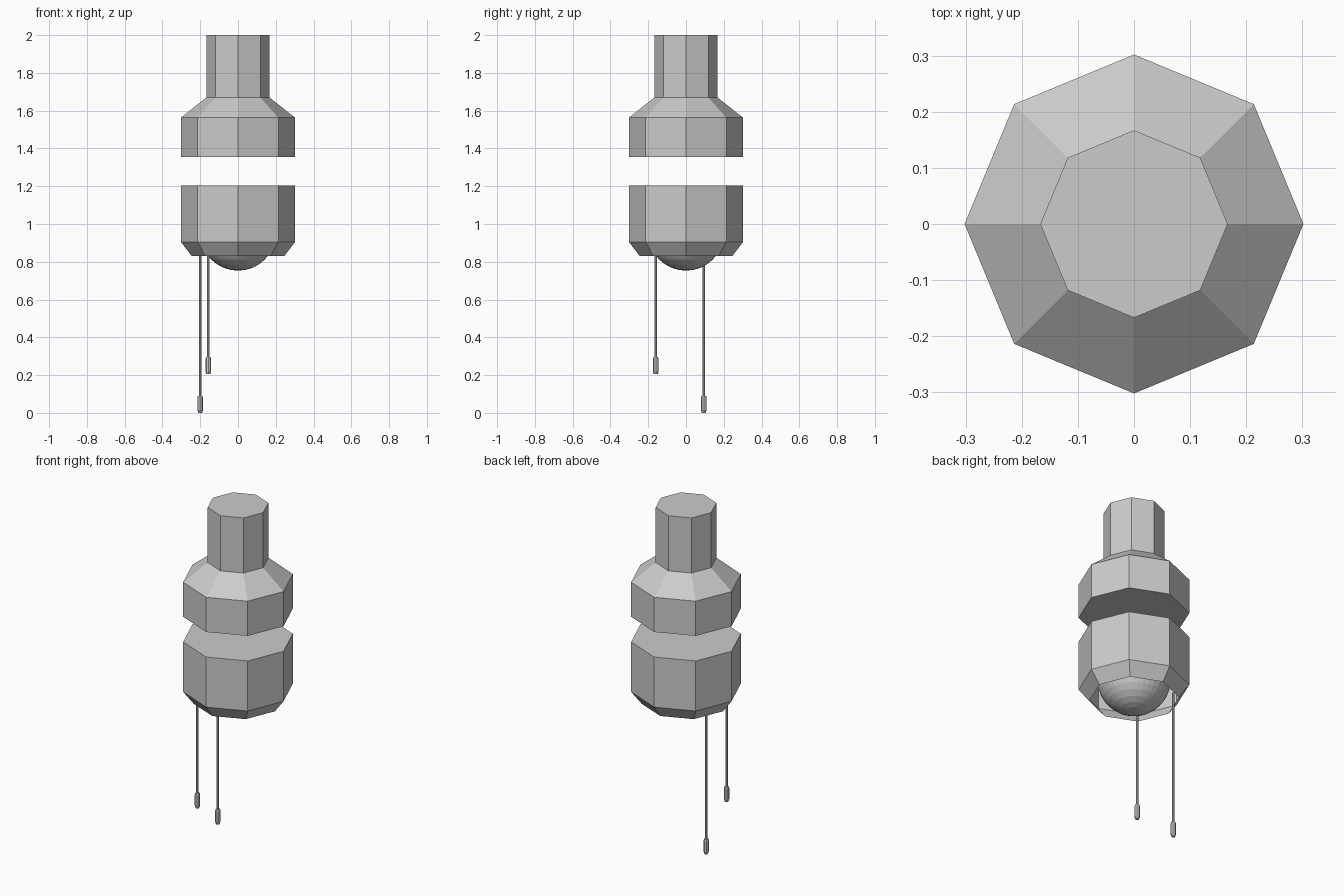
import bpy, bmesh, math

cube = bpy.data.objects.get("Cube")
if cube:
    bpy.data.objects.remove(cube, do_unlink=True)

grey = bpy.data.materials.new("light_grey")
grey.use_nodes = True
grey.diffuse_color = (0.6, 0.6, 0.6, 1)
grey.node_tree.nodes["Principled BSDF"].inputs["Base Color"].default_value = grey.diffuse_color


def finish(name, bm):
    bmesh.ops.recalc_face_normals(bm, faces=bm.faces)
    mesh = bpy.data.meshes.new(name)
    bm.to_mesh(mesh)
    bm.free()
    mesh.materials.append(grey)
    obj = bpy.data.objects.new(name, mesh)
    bpy.context.collection.objects.link(obj)
    return obj


def lathe(name, profile, x=0, y=0, sides=8, bottom=True):
    """Turn a (radius, height) profile, listed bottom to top, into a faceted solid."""
    bm = bmesh.new()
    turns = [math.tau * i / sides for i in range(sides)]
    rings = [[bm.verts.new((x + r * math.cos(a), y + r * math.sin(a), z)) for a in turns]
             for r, z in profile]
    for low, high in zip(rings, rings[1:]):
        for i in range(sides):
            j = (i + 1) % sides
            bm.faces.new((low[i], low[j], high[j], high[i]))
    bm.faces.new(rings[-1])
    if bottom:
        bm.faces.new(rings[0][::-1])
    return finish(name, bm)


# Upper canopy with its neck, and the separate lower housing, open underneath
lathe("upper_housing", [(0.302, 1.355), (0.302, 1.563), (0.167, 1.67), (0.167, 2.0)])
lathe("lower_housing", [(0.245, 0.83), (0.302, 0.905), (0.302, 1.205)], bottom=False)

# Faceted globe showing below the lower housing
bm = bmesh.new()
bmesh.ops.create_uvsphere(bm, u_segments=32, v_segments=16, radius=0.2)
bmesh.ops.translate(bm, verts=bm.verts, vec=(0, 0, 0.953))
finish("globe", bm)

# Two pull cords, each with a small tapered handle
for label, x, y, end in (("long", -0.2, 0.094, 0.0), ("short", -0.157, -0.16, 0.205)):
    lathe(label + "_cord", [(0.007, end + 0.08), (0.007, 0.9)], x, y)
    lathe(label + "_cord_handle",
          [(0.01, end), (0.015, end + 0.015), (0.015, end + 0.08), (0.012, end + 0.09)], x, y)
